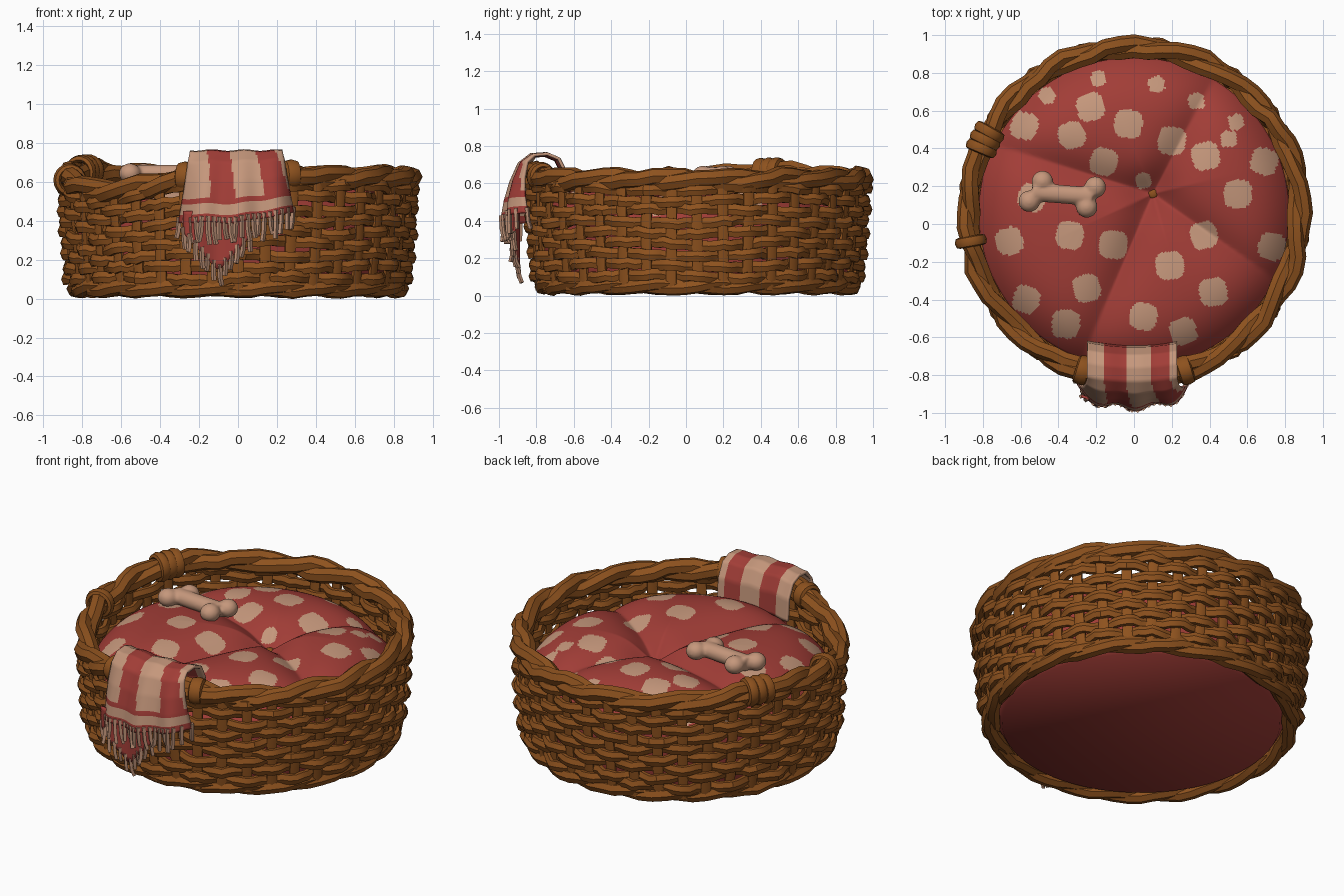
import bpy, bmesh, math, random
from mathutils import Vector, Matrix

random.seed(4)
if "Cube" in bpy.data.objects:
    bpy.data.objects.remove(bpy.data.objects["Cube"])

TAU = math.tau
CENTRE = Vector((0, 0.06, 0))


def material(name, rgb):
    m = bpy.data.materials.new(name)
    m.use_nodes = True
    m.diffuse_color = (*rgb, 1)
    m.node_tree.nodes["Principled BSDF"].inputs["Base Color"].default_value = (*rgb, 1)
    return m


WICKER = material("wicker brown", (0.27, 0.084, 0.013))
RED = material("cushion red", (0.36, 0.047, 0.038))
BEIGE = material("warm beige", (0.56, 0.31, 0.2))


def finish(bm, name, mats, angle=50):
    bmesh.ops.recalc_face_normals(bm, faces=bm.faces)
    mesh = bpy.data.meshes.new(name)
    bm.to_mesh(mesh)
    bm.free()
    obj = bpy.data.objects.new(name, mesh)
    bpy.context.collection.objects.link(obj)
    for m in mats:
        mesh.materials.append(m)
    bpy.ops.object.select_all(action="DESELECT")
    obj.select_set(True)
    bpy.context.view_layer.objects.active = obj
    bpy.ops.object.shade_smooth_by_angle(angle=math.radians(angle))
    return obj


def tube(bm, pts, thick, tall, sides=6, closed=False):
    """Sweep an oval along a path; thick is measured outward from the basket axis."""
    rings, n = [], len(pts)
    for i, p in enumerate(pts):
        a = pts[i - 1] if closed or i else p
        b = pts[(i + 1) % n] if closed or i < n - 1 else p
        t = (b - a).normalized()
        out = p - CENTRE
        out.z = 0
        out = (out - t * out.dot(t)).normalized()
        side = t.cross(out)
        rings.append([bm.verts.new(p + out * thick * math.cos(TAU * k / sides)
                                   + side * tall * math.sin(TAU * k / sides)) for k in range(sides)])
    for i in range(n if closed else n - 1):
        r, s = rings[i], rings[(i + 1) % n]
        for k in range(sides):
            bm.faces.new((r[k], r[(k + 1) % sides], s[(k + 1) % sides], s[k]))
    if not closed:
        bm.faces.new(rings[0])
        bm.faces.new(rings[-1])


def polar(a, r, z):
    return CENTRE + Vector((r * math.cos(a), r * math.sin(a), z))


def bump(a, degrees, width):
    d = (a - math.radians(degrees) + math.pi) % TAU - math.pi
    return math.exp(-(d / width) ** 2)


def rim_z(a):
    return 0.62 + 0.045 * bump(a, 270, 0.3) - 0.075 * bump(a, 220, 0.4) + 0.035 * bump(a, 150, 0.4)


def wall_r(z):
    return 0.848 + 0.045 * math.sin(min(z, 0.6) * 2.4)


# Woven wall: upright stakes and rows passing in and out of them
STAKES, ROWS = 40, 9
bm = bmesh.new()
for k in range(STAKES):
    a = TAU * k / STAKES
    lean = random.uniform(-0.02, 0.02)
    tube(bm, [polar(a + lean * (f - 0.5), wall_r(f * rim_z(a)), 0.03 + f * (rim_z(a) - 0.03))
              for f in (0, 0.25, 0.5, 0.75, 1)], 0.016, 0.032)
finish(bm, "wall_stakes", [WICKER], 35)

bm = bmesh.new()
steps = STAKES * 4
for row in range(ROWS):
    phase, waves = random.uniform(0, TAU), random.randint(3, 7)
    pts = []
    for i in range(steps):
        a = TAU * i / steps
        z = 0.105 + (rim_z(a) - 0.155) * row / (ROWS - 1)
        z += 0.01 * math.sin(waves * a + phase) + random.uniform(-0.006, 0.006)
        weave = 0.024 * math.cos(a * STAKES / 2 + row * math.pi)
        pts.append(polar(a, wall_r(z) + weave + random.uniform(-0.005, 0.005), z))
    tube(bm, pts, 0.022, 0.033, closed=True)
finish(bm, "wall_rows", [WICKER], 35)


# Twisted rims at the top and bottom
def twisted_ring(name, radius, height, turns, spread, thick, rough):
    bm = bmesh.new()
    n = 72
    for s in range(2):
        pts = []
        for i in range(n):
            a = TAU * i / n
            h = turns * a + math.pi * s
            r = radius + spread * math.cos(h) + random.uniform(-rough, rough)
            pts.append(polar(a, r, height(a) + spread * math.sin(h) + random.uniform(-rough, rough)))
        tube(bm, pts, thick, thick, 7, True)
    finish(bm, name, [WICKER], 35)


twisted_ring("top_rim", 0.877, rim_z, 8, 0.022, 0.046, 0.009)
twisted_ring("bottom_rim", 0.828, lambda a: 0.055, 9, 0.014, 0.04, 0.005)


# Bindings coiled around the top rim
def binding(name, degrees, coils, size, width):
    bm = bmesh.new()
    for c in range(coils):
        a = math.radians(degrees) + (c - (coils - 1) / 2) * 0.055
        mid = polar(a, 0.877, rim_z(a))
        radial, up = Vector((math.cos(a), math.sin(a), 0)), Vector((0, 0, 1))
        along = up.cross(radial)
        rings = []
        for i in range(18):
            u = TAU * i / 18
            d = radial * math.cos(u) + up * math.sin(u)
            rings.append([bm.verts.new(mid + d * (size + 0.02 * math.cos(TAU * k / 7))
                                       + along * width * math.sin(TAU * k / 7)) for k in range(7)])
        for i in range(18):
            r, s = rings[i], rings[(i + 1) % 18]
            for k in range(7):
                bm.faces.new((r[k], r[(k + 1) % 7], s[(k + 1) % 7], s[k]))
    finish(bm, name, [WICKER])


binding("back_binding", 154, 3, 0.066, 0.03)
binding("side_binding", 190, 1, 0.066, 0.03)
binding("towel_binding_right", 252, 1, 0.06, 0.04)
binding("towel_binding_left", 288, 1, 0.06, 0.04)

# Cushion with four tufted lobes and polka dots
TUFT = Vector((0.1, 0.16))
CREASES = [Vector((math.cos(a), math.sin(a))) for a in map(math.radians, (62, 163, 247, 325))]
DOTS = [(-.46, .68), (-.23, .62), (-.19, .77), (.12, .74), (.33, .65), (-.58, .52), (-.33, .47), (-.03, .53),
        (.2, .44), (.54, .54), (-.16, .33), (.5, .45), (.38, .36), (.69, .33), (.05, .23), (.55, .16),
        (-.54, .14), (-.66, -.09), (-.34, -.06), (-.11, -.11), (.37, -.06), (.73, -.12), (.19, -.22),
        (.42, -.36), (-.57, -.4), (-.25, -.34), (-.36, -.53), (.05, -.49), (.26, -.57)]
SMALL = {0, 2, 3, 4, 9, 11, 14}
CUSHION_R = 0.822


def cushion_z(x, y):
    r = math.hypot(x, y - CENTRE.y) / CUSHION_R
    z = 0.44 + 0.185 * (1 - r ** 6)
    p = Vector((x, y)) - TUFT
    pull = max(math.exp(-(abs(c.x * p.y - c.y * p.x) / 0.11) ** 1.2) if c.dot(p) > 0
               else math.exp(-(p.length / 0.11) ** 1.2) for c in CREASES)
    return z - 0.095 * pull * (1 - 0.5 * r * r) - 0.05 * math.exp(-(p.length / 0.13) ** 2)


def dotted(x, y):
    for i, (u, v) in enumerate(DOTS):
        dx, dy = x - u, y - v
        tilt = 0.35 * math.sin(i * 2.3)
        p, q = dx + tilt * dy, dy - tilt * dx
        if abs(p) ** 3 + abs(q) ** 3 < (0.043 if i in SMALL else 0.075) ** 3:
            return True
    return False


bm = bmesh.new()
SEG, RINGS = 300, 90
loops = []
for i in range(1, RINGS + 1):
    ring = []
    for k in range(SEG):
        p = polar(TAU * k / SEG, CUSHION_R * i / RINGS, 0)
        ring.append(bm.verts.new((p.x, p.y, cushion_z(p.x, p.y))))
    loops.append(ring)
for r, z in ((0.822, 0.33), (0.81, 0.2), (0.795, 0.08), (0.765, 0.03)):
    loops.append([bm.verts.new(polar(TAU * k / SEG, r, z)) for k in range(SEG)])
for i, (r, s) in enumerate(zip(loops, loops[1:])):
    for k in range(SEG):
        f = bm.faces.new((r[k], s[k], s[(k + 1) % SEG], r[(k + 1) % SEG]))
        c = f.calc_center_median()
        f.material_index = int(i < RINGS - 1 and dotted(c.x, c.y))
bm.faces.new(loops[0])
bm.faces.new(loops[-1])
finish(bm, "cushion", [RED, BEIGE], 60)


def add_ball(bm, at, size):
    bmesh.ops.create_uvsphere(bm, u_segments=20, v_segments=12, radius=1,
                              matrix=Matrix.Translation(at) @ Matrix.Diagonal((*size, 1)))


bm = bmesh.new()
add_ball(bm, (TUFT.x, TUFT.y, cushion_z(*TUFT)), (0.025, 0.025, 0.012))
finish(bm, "tuft_button", [WICKER])

# Toy bone blended from a shaft and four knobs
bm = bmesh.new()
bone_z = cushion_z(-0.38, 0.16) + 0.042
for x, y in ((-0.555, 0.12), (-0.485, 0.225), (-0.205, 0.195), (-0.25, 0.09)):
    add_ball(bm, (x, y, bone_z), (0.058, 0.058, 0.052))
tube(bm, [Vector((-0.54, 0.17, bone_z)), Vector((-0.22, 0.145, bone_z))], 0.05, 0.046, 16)
bone = finish(bm, "toy_bone", [BEIGE])
mod = bone.modifiers.new("blend", "REMESH")
mod.mode, mod.voxel_size, mod.use_smooth_shade = "VOXEL", 0.009, True
mod = bone.modifiers.new("soften", "SMOOTH")
mod.iterations = 8


# Striped towel hung over the front rim
PROFILE = [(-.65, .52), (-.66, .65), (-.70, .73), (-.76, .755), (-.83, .75), (-.89, .70), (-.93, .6),
           (-.955, .5), (-.97, .39)]
SUB, COLS = 8, 48


def towel_point(s, t):
    i = min(int(t), len(PROFILE) - 2)
    (y0, z0), (y1, z1) = PROFILE[i], PROFILE[i + 1]
    f = t - i
    hang = max(0, t - 4) / 4
    x = -0.01 + s * (0.238 + 0.055 * hang ** 1.5)
    curl = 0.06 * hang * s ** 8
    y = y0 + (y1 - y0) * f + (0.4 + 0.3 * hang) * x * x + curl - 0.016 * hang * math.sin(s * 9 + 1)
    z = z0 + (z1 - z0) * f + 0.05 * hang * max(0, s) + 0.004 * math.sin(s * 9)
    return Vector((x, y, z))


def cloth(name, cols, rows, point, is_beige):
    bm = bmesh.new()
    g = [[bm.verts.new(point(i / cols, j / rows)) for i in range(cols + 1)] for j in range(rows + 1)]
    for j in range(rows):
        for i in range(cols):
            f = bm.faces.new((g[j][i], g[j][i + 1], g[j + 1][i + 1], g[j + 1][i]))
            f.material_index = int(is_beige((i + 0.5) / cols, (j + 0.5) / rows))
    mod = finish(bm, name, [RED, BEIGE], 60).modifiers.new("thickness", "SOLIDIFY")
    mod.thickness, mod.offset = 0.016, 0


def striped(u, v):
    s, t = 2 * u - 1, v * (len(PROFILE) - 1)
    if t > 6.9:
        return 7.1 < t < 7.65
    s -= 0.05 * max(0, t - 4)
    return not (-0.62 < s < -0.14 or 0.42 < s < 0.84)


def corner_point(u, v):
    x = -0.28 + 0.34 * u
    low = 0.14 + 1.1 * abs(x + 0.1)
    return Vector((x, -0.91 - 0.015 * math.sin(u * 9), 0.45 + (low - 0.45) * v))


LAST = len(PROFILE) - 1
cloth("towel", COLS, LAST * SUB, lambda u, v: towel_point(2 * u - 1, v * LAST), striped)
cloth("towel_under_corner", 16, 8, corner_point, lambda u, v: False)

# Fringe along both hanging edges
bm = bmesh.new()
starts = [(towel_point(-1 + 2 * i / 20, LAST), 0.11) for i in range(21)]
starts += [(corner_point(i / 11, 1), 0.08) for i in range(12)]
for p, length in starts:
    drop = length * random.uniform(0.7, 1.1)
    sway = Vector((random.uniform(-0.015, 0.015), random.uniform(-0.015, 0.02), 0))
    tube(bm, [p + Vector((0, -0.004, 0.03)), p + sway * 0.3 - Vector((0, 0.002, drop / 2)),
              p + sway - Vector((0, 0, drop))], 0.012, 0.013, 4)
finish(bm, "towel_fringe", [BEIGE])
